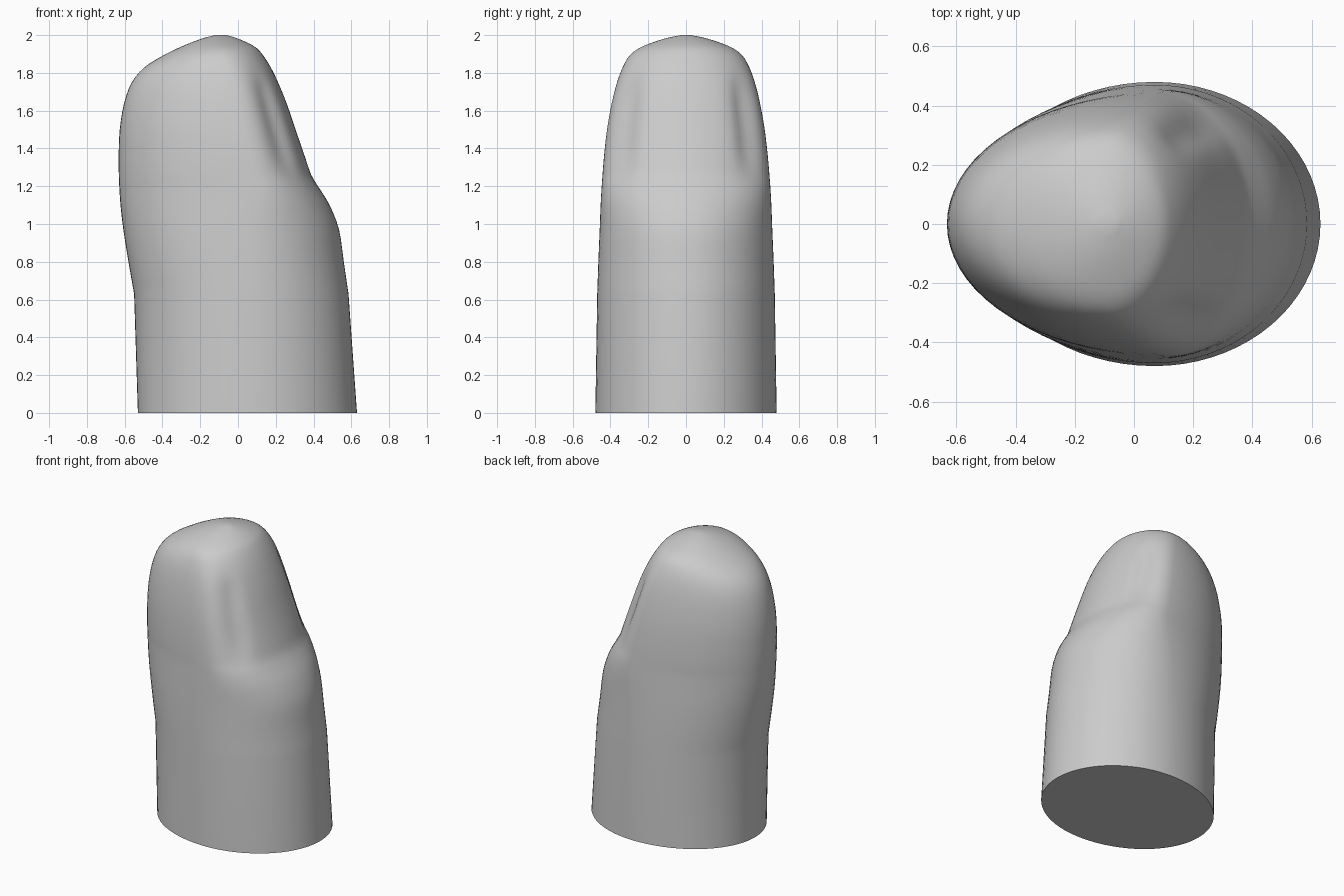
import bpy
import bmesh
from math import cos, sin, pi, exp, copysign
from mathutils import Vector

if "Cube" in bpy.data.objects:
    bpy.data.objects.remove(bpy.data.objects["Cube"])

SEGMENTS = 72
STEPS = 3

# Cross-sections: height, pad side x, nail side x, x of widest point, half width
SECTIONS = [Vector(row) for row in (
    (0, -.53, .63, .07, .48),
    (.63, -.55, .585, .07, .47),
    (.8, -.58, .56, .07, .464),
    (.97, -.607, .535, .08, .457),
    (1.1, -.622, .485, .1, .452),
    (1.19, -.628, .43, .1, .447),
    (1.26, -.631, .388, .08, .442),
    (1.36, -.632, .353, .06, .434),
    (1.5, -.626, .305, .03, .418),
    (1.64, -.603, .257, 0, .393),
    (1.75, -.562, .212, -.03, .365),
    (1.83, -.495, .173, -.06, .335),
    (1.89, -.4, .135, -.08, .3),
    (1.93, -.32, .1, -.09, .25),
    (1.96, -.25, .05, -.1, .18),
    (1.985, -.18, -.01, -.1, .1),
    (2, -.12, -.06, -.09, .025),
)]


def smooth_sections(rows):
    """Straight lower shaft, then a smooth spline through the fingertip."""
    result = [rows[0]]
    for i in range(1, len(rows) - 1):
        a, b, c = rows[i - 1], rows[i], rows[i + 1]
        d = rows[min(i + 2, len(rows) - 1)]
        if i == 1:
            a = b - (c - b)
        for k in range(STEPS):
            t = k / STEPS
            result.append(b + (c - a) * (t / 2)
                          + (a * 2 - b * 5 + c * 4 - d) * (t * t / 2)
                          + (b * 3 - a - c * 3 + d) * (t ** 3 / 2))
    return result + [rows[-1]]


def section_point(section, angle):
    """Two half ellipses, with a shallow groove along each side of the nail."""
    z, pad, nail, mid, width = section
    c, s = cos(angle), sin(angle)
    reach = nail - mid if c > 0 else mid - pad
    nail_zone = exp(-((z - 1.52) / .24) ** 4)
    offset = (abs(s) - .78) / .13
    groove = .028 * nail_zone * exp(-offset * offset) if c > 0 else 0
    return (mid + reach * c - groove * .6,
            width * s - copysign(groove * .8, s), z)


# Finger body lofted from the sections
bm = bmesh.new()
rings = [[bm.verts.new(section_point(sec, 2 * pi * k / SEGMENTS))
          for k in range(SEGMENTS)] for sec in smooth_sections(SECTIONS)]
for low, high in zip(rings, rings[1:]):
    for k in range(SEGMENTS):
        n = (k + 1) % SEGMENTS
        bm.faces.new((low[k], low[n], high[n], high[k]))
bm.faces.new(rings[0][::-1])
bm.faces.new(rings[-1])
bmesh.ops.recalc_face_normals(bm, faces=bm.faces)
mesh = bpy.data.meshes.new("fingertip")
bm.to_mesh(mesh)
bm.free()
finger = bpy.data.objects.new("fingertip", mesh)
bpy.context.collection.objects.link(finger)

# Plain grey material
grey = bpy.data.materials.new("plain grey")
grey.use_nodes = True
colour = (.6, .6, .6, 1)
grey.diffuse_color = colour
grey.node_tree.nodes["Principled BSDF"].inputs["Base Color"].default_value = colour
mesh.materials.append(grey)

bpy.context.view_layer.objects.active = finger
finger.select_set(True)
bpy.ops.object.shade_smooth_by_angle(angle=.7)
